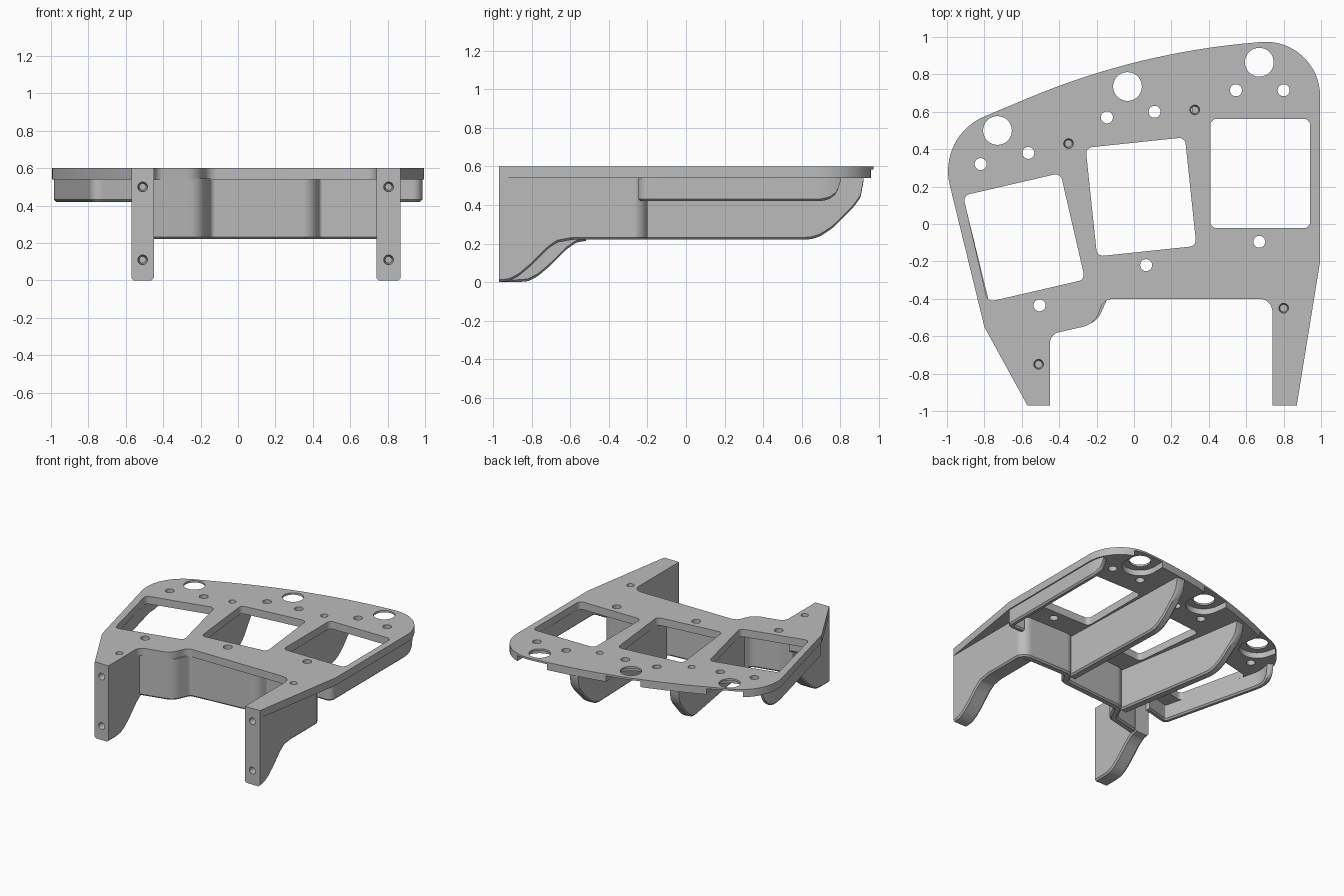
import bpy, bmesh, math
from mathutils import Vector, Matrix

if "Cube" in bpy.data.objects:
    bpy.data.objects.remove(bpy.data.objects["Cube"])

TOP, UNDER = 0.6, 0.54

grey = bpy.data.materials.new("plain grey")
grey.use_nodes = True
grey.diffuse_color = (0.5, 0.5, 0.5, 1)
grey.node_tree.nodes["Principled BSDF"].inputs["Base Color"].default_value = (0.5, 0.5, 0.5, 1)


def finish(name, bm):
    bmesh.ops.recalc_face_normals(bm, faces=bm.faces)
    mesh = bpy.data.meshes.new(name)
    bm.to_mesh(mesh)
    bm.free()
    mesh.materials.append(grey)
    ob = bpy.data.objects.new(name, mesh)
    bpy.context.collection.objects.link(ob)
    return ob


def select(ob):
    bpy.ops.object.select_all(action='DESELECT')
    ob.select_set(True)
    bpy.context.view_layer.objects.active = ob


def smooth(ob):
    select(ob)
    bpy.ops.object.shade_smooth_by_angle(angle=math.radians(30))


def rounded(pts, closed=True, steps=10):
    """Replace each (x, y, radius) corner by an arc."""
    out = []
    for i, (x, y, r) in enumerate(pts):
        p = Vector((x, y))
        if r == 0 or (not closed and i in (0, len(pts) - 1)):
            out.append(p)
            continue
        a = (Vector(pts[i - 1][:2]) - p).normalized()
        b = (Vector(pts[(i + 1) % len(pts)][:2]) - p).normalized()
        half = a.angle(b) / 2
        centre = p + (a + b).normalized() * r / math.sin(half)
        start = p + a * r / math.tan(half) - centre
        turn = math.pi - 2 * half
        if a.x * b.y - a.y * b.x > 0:
            turn = -turn
        for k in range(steps + 1):
            out.append(centre + Matrix.Rotation(turn * k / steps, 2) @ start)
    return out


def prism(name, outline, z0, z1):
    bm = bmesh.new()
    base = bm.faces.new([bm.verts.new((p.x, p.y, z0)) for p in outline])
    ext = bmesh.ops.extrude_face_region(bm, geom=[base])
    moved = [v for v in ext["geom"] if isinstance(v, bmesh.types.BMVert)]
    bmesh.ops.translate(bm, verts=moved, vec=(0, 0, z1 - z0))
    return finish(name, bm)


def cone(name, r1, r2, depth, matrix):
    bm = bmesh.new()
    bmesh.ops.create_cone(bm, cap_ends=True, segments=32, radius1=r1, radius2=r2,
                          depth=depth, matrix=matrix)
    return finish(name, bm)


def cut(target, cutter):
    cutter.hide_render = True
    mod = target.modifiers.new("cut", 'BOOLEAN')
    mod.operation, mod.solver, mod.object = 'DIFFERENCE', 'EXACT', cutter
    select(target)
    bpy.ops.object.modifier_apply(modifier=mod.name)
    bpy.data.objects.remove(cutter)


def interp(pts, d):
    for (d0, z0), (d1, z1) in zip(pts, pts[1:]):
        if d <= d1:
            return z0 + (z1 - z0) * max(0, d - d0) / (d1 - d0)
    return pts[-1][1]


def wall(name, path, thick, low, front=None, back=None, length=9, step=0.015, c=0.012):
    """Sweep a chamfered wall along a plan path; front and back shape its lower edge."""
    pts = rounded(path, closed=False)
    dense = [pts[0]]
    for a, b in zip(pts, pts[1:]):
        n = max(1, round((b - a).length / step))
        dense += [a.lerp(b, k / n) for k in range(1, n + 1)]
    dist = [0]
    for a, b in zip(dense, dense[1:]):
        dist.append(dist[-1] + (b - a).length)
    keep = [i for i, d in enumerate(dist) if d <= length]
    total, t, top = dist[keep[-1]], thick / 2, UNDER + 0.005
    bm = bmesh.new()
    rings = []
    for i in keep:
        tan = (dense[min(i + 1, len(dense) - 1)] - dense[max(i - 1, 0)]).normalized()
        nor = Vector((-tan.y, tan.x))
        z = low
        if front:
            z = interp(front, dist[i])
        if back:
            z = max(z, interp(back, total - dist[i]))
        z = min(z, top - 2 * c)
        section = [(-t, top), (-t, z + c), (c - t, z), (t - c, z), (t, z + c), (t, top)]
        rings.append([bm.verts.new((*(dense[i] + nor * o), h)) for o, h in section])
    for a, b in zip(rings, rings[1:]):
        for k in range(6):
            j = (k + 1) % 6
            bm.faces.new((a[k], a[j], b[j], b[k]))
    bm.faces.new(rings[0])
    bm.faces.new(rings[-1])
    return finish(name, bm)


# Top plate outline with rounded corners
plate = prism("top_plate", rounded([
    (-0.57, -0.97, 0), (-0.45, -0.97, 0), (-0.45, -0.59, 0.06), (-0.21, -0.535, 0.12),
    (-0.16, -0.4, 0.07), (0.74, -0.4, 0.07), (0.74, -0.97, 0), (0.87, -0.97, 0),
    (0.995, -0.2, 0), (0.995, 0.998, 0.29), (0.02, 0.92, 4), (-1.049, 0.47, 0.316),
    (-0.8, -0.55, 0)], steps=16), UNDER, TOP)

# Each column: window centre, large hole centre, tilt
columns = [((-0.5875, -0.0725), (-0.73, 0.5), 13), ((0.0375, 0.145), (-0.035, 0.735), 6),
           ((0.675, 0.27), (0.67, 0.865), 0)]
for window, hole, tilt in columns:
    turn = Matrix.Rotation(math.radians(tilt), 2)
    w, h, r = 0.267, 0.292, 0.035
    shape = rounded([(-w, -h, r), (w, -h, r), (w, h, r), (-w, h, r)])
    cut(plate, prism("window_cutter", [turn @ p + Vector(window) for p in shape], 0.4, 0.8))
    # Recess under the large hole, open to the back edge
    r = 0.13
    shape = rounded([(-r, -r, r * 0.99), (r, -r, r * 0.99), (r, 0.4, 0), (-r, 0.4, 0)])
    cut(plate, prism("recess_cutter", [turn @ p + Vector(hole) for p in shape], 0.4, 0.585))
    cut(plate, cone("hole_cutter", 0.077, 0.077, 1, Matrix.Translation((*hole, TOP))))

# Small through holes
for x, y in [(-0.82, 0.32), (-0.565, 0.38), (-0.145, 0.57), (0.11, 0.6), (0.545, 0.715),
             (0.8, 0.715), (0.67, -0.095), (0.065, -0.22), (-0.505, -0.435)]:
    cut(plate, cone("hole_cutter", 0.032, 0.032, 1, Matrix.Translation((x, y, TOP))))
# Blind screw holes, closed by the walls below
for x, y in [(-0.35, 0.43), (0.325, 0.61), (-0.51, -0.75), (0.8, -0.45)]:
    cut(plate, cone("screw_cutter", 0.018, 0.034, 0.14, Matrix.Translation((x, y, TOP))))
smooth(plate)

# Legs with a curved lower edge and two screw holes in the front
ramp = [(0, 0), (0.05, 0.005), (0.1, 0.03), (0.16, 0.08), (0.25, 0.17), (0.3, 0.205),
        (0.38, 0.22)]
for name, x, thick, end, shift in [("right_leg", -0.51, 0.12, -0.52, 0.1),
                                   ("left_leg", 0.805, 0.13, -0.26, 0)]:
    leg = wall(name, [(x, -0.97, 0), (x, end, 0)], thick, 0,
               front=[(d + shift, z) for d, z in ramp])
    for z in (0.11, 0.5):
        place = Matrix.Translation((x, -0.97, z)) @ Matrix.Rotation(math.pi / 2, 4, 'X')
        cut(leg, cone("screw_cutter", 0.018, 0.034, 0.16, place))
    smooth(leg)

# Stepped wall joining the legs
smooth(wall("front_wall", [
    (-0.5, -0.565, 0), (-0.22, -0.5, 0.08), (-0.16, -0.365, 0.06), (0.38, -0.32, 0.06),
    (0.42, -0.23, 0.05), (0.84, -0.23, 0.05), (0.84, -0.32, 0)], 0.06, 0.22))

# Deep ribs between the windows, swept up at the back
sweep = [(0, UNDER), (0.015, 0.44), (0.05, 0.39), (0.16, 0.28), (0.22, 0.24), (0.26, 0.225),
         (0.3, 0.22)]
smooth(wall("left_rib", [(0.37, -0.24, 0), (0.335, 0.92, 0)], 0.07, 0.22, back=sweep))
smooth(wall("right_rib", [(-0.215, -0.37, 0), (-0.393, 0.71, 0)], 0.07, 0.22, back=sweep))

# Shallow outer walls that follow the plate edge
curl = [(0, UNDER), (0.008, 0.49), (0.03, 0.45), (0.06, 0.43), (0.1, 0.42)]
smooth(wall("left_side_wall", [
    (0.85, -0.225, 0), (0.963, -0.225, 0.03), (0.963, 0.965, 0.26), (0.6, 0.94, 0)],
    0.045, 0.42, back=curl, length=1.13))
smooth(wall("right_side_wall", [
    (-0.55, -0.51, 0), (-0.762, -0.565, 0.03), (-1.011, 0.451, 0.28), (-0.6, 0.62, 0)],
    0.045, 0.42, back=curl, length=1.2))
